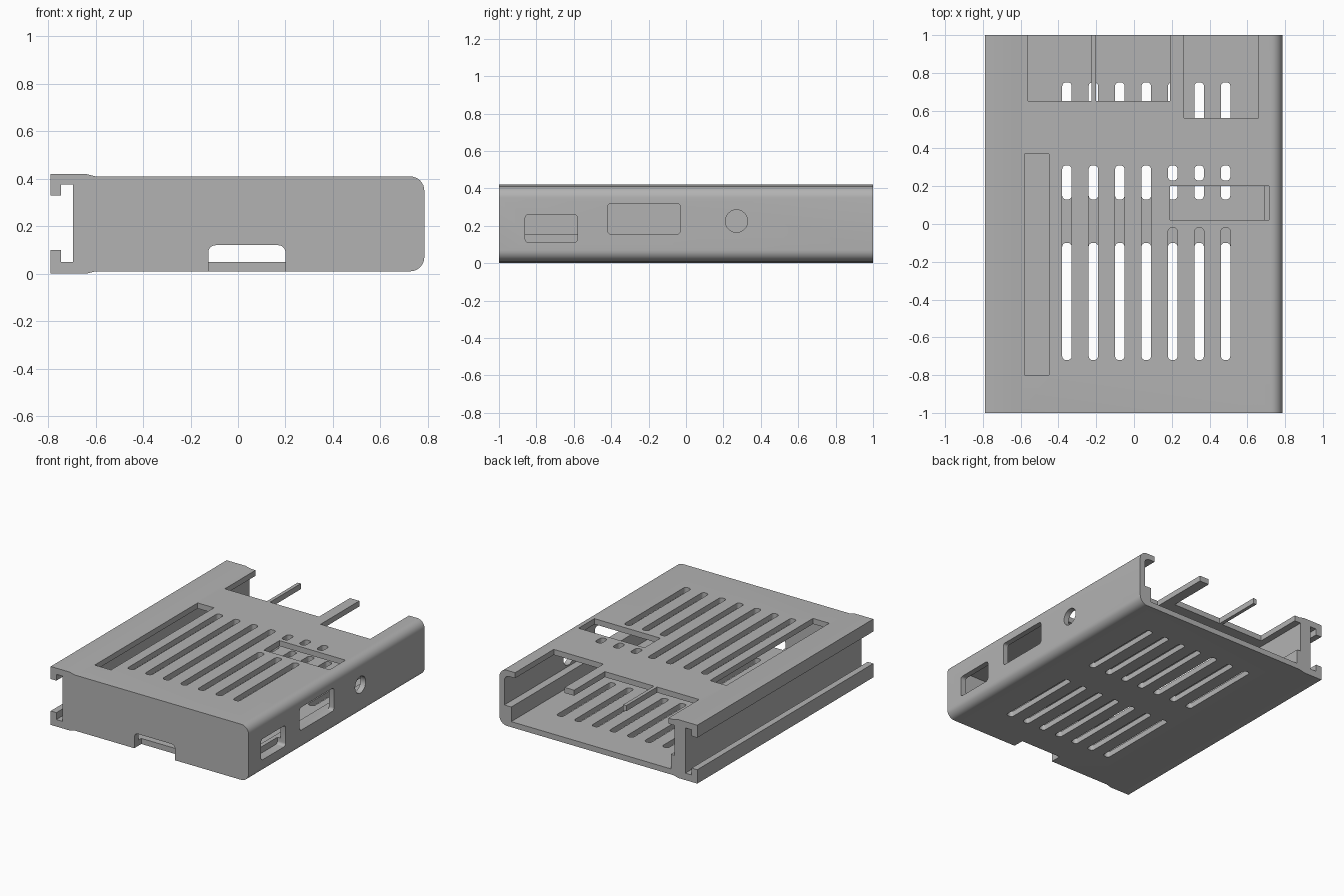
import bpy, bmesh, math
from mathutils import Vector

old = bpy.data.objects.get("Cube")
if old:
    bpy.data.objects.remove(old, do_unlink=True)

grey = bpy.data.materials.new("light grey plastic")
grey.use_nodes = True
GREY = (0.45, 0.45, 0.45, 1)
grey.diffuse_color = GREY
grey.node_tree.nodes["Principled BSDF"].inputs["Base Color"].default_value = GREY


def prism(name, outline, axis, start, end):
    """Extrude a closed 2D outline along one axis."""
    def place(a, b, t):
        return {"x": (t, a, b), "y": (a, t, b), "z": (a, b, t)}[axis]
    bm = bmesh.new()
    face = bm.faces.new([bm.verts.new(place(a, b, start)) for a, b in outline])
    extruded = bmesh.ops.extrude_face_region(bm, geom=[face])["geom"]
    moved = [v for v in extruded if isinstance(v, bmesh.types.BMVert)]
    bmesh.ops.translate(bm, verts=moved, vec=Vector(place(0, 0, end - start)))
    bmesh.ops.recalc_face_normals(bm, faces=bm.faces)
    mesh = bpy.data.meshes.new(name)
    bm.to_mesh(mesh)
    bm.free()
    mesh.materials.append(grey)
    obj = bpy.data.objects.new(name, mesh)
    bpy.context.collection.objects.link(obj)
    return obj


def arc(ca, cb, r, first, last, steps=8):
    angles = [math.radians(first + (last - first) * i / steps) for i in range(steps + 1)]
    return [(ca + r * math.cos(t), cb + r * math.sin(t)) for t in angles]


def rounded(a0, a1, b0, b1, r=0.0, steps=5):
    """Rectangle outline with optional round corners."""
    if r == 0:
        return [(a0, b0), (a1, b0), (a1, b1), (a0, b1)]
    return (arc(a1 - r, b0 + r, r, -90, 0, steps) + arc(a1 - r, b1 - r, r, 0, 90, steps)
            + arc(a0 + r, b1 - r, r, 90, 180, steps) + arc(a0 + r, b0 + r, r, 180, 270, steps))


# Case body with the hooked rail along its -x side
right, low, high, r = 0.785, 0.01, 0.41, 0.06
body_outline = [(-0.79, 0), (-0.64, 0), (-0.6, low)]
body_outline += arc(right - r, low + r, r, -90, 0) + arc(right - r, high - r, r, 0, 90)
body_outline += [(-0.6, high), (-0.64, 0.42), (-0.79, 0.42), (-0.79, 0.33),
                 (-0.745, 0.33), (-0.745, 0.375), (-0.695, 0.375),
                 (-0.695, 0.05), (-0.745, 0.05), (-0.745, 0.1), (-0.79, 0.1)]
case = prism("case_shell", body_outline, "y", -1, 1)


def cut(outline, axis, start, end):
    cutter = prism("cutter", outline, axis, start, end)
    cutter.hide_render = True
    mod = case.modifiers.new("cut", "BOOLEAN")
    mod.operation, mod.solver, mod.object = "DIFFERENCE", "EXACT", cutter
    bpy.context.view_layer.objects.active = case
    bpy.ops.object.modifier_apply(modifier=mod.name)
    bpy.data.objects.remove(cutter, do_unlink=True)


# Cavity, open at the back, leaving a board ledge along each side
floor, ledge, ceiling = 0.05, 0.155, 0.37
cavity = [(-0.58, floor), (0.69, floor), (0.69, ledge), (0.745, ledge)]
cavity += arc(0.705, ceiling - 0.04, 0.04, 0, 90)
cavity += [(-0.61, ceiling), (-0.61, ledge), (-0.58, ledge)]
cut(cavity, "y", -0.95, 1.1)

TOP = (ceiling - 0.02, 0.5)
BOTTOM = (-0.1, floor + 0.02)

# Ventilation slots in roof and floor
for i in range(7):
    x = -0.355 + 0.14 * i
    spans = [(-0.72, -0.1, BOTTOM), (0.13, 0.75, BOTTOM)]
    if i < 4:
        spans += [(-0.72, 0.31, TOP)]
    else:
        spans += [(-0.72, -0.02, TOP), (0.23, 0.31, TOP)]
    for y0, y1, (z0, z1) in spans:
        cut(rounded(x - 0.025, x + 0.025, y0, y1, 0.02), "z", z0, z1)

# Roof openings: long slot, cross slot and three rear cut-outs
for x0, x1, y0, y1 in [(-0.58, -0.45, -0.8, 0.37), (0.19, 0.715, 0.02, 0.2),
                       (-0.56, -0.225, 0.65, 1.1), (-0.2, 0.19, 0.65, 1.1),
                       (0.265, 0.66, 0.56, 1.1)]:
    cut(rounded(x0, x1, y0, y1), "z", *TOP)

# Side ports and round socket
cut(rounded(-0.86, -0.58, 0.11, 0.26, 0.02), "x", 0.72, 0.9)
cut(rounded(-0.42, -0.03, 0.155, 0.32, 0.02), "x", 0.72, 0.9)
cut(arc(0.27, 0.225, 0.06, 0, 345, 23), "x", 0.72, 0.9)

# Front notch reaching through the wall and the floor edge
cut([(-0.125, -0.1), (0.2, -0.1)] + arc(0.17, 0.09, 0.03, 0, 90, 5)
    + arc(-0.095, 0.09, 0.03, 90, 180, 5), "y", -1.1, -0.92)

# Smooth the rounded corners, keep the edges crisp
bpy.ops.object.select_all(action="DESELECT")
case.select_set(True)
bpy.context.view_layer.objects.active = case
bpy.ops.object.shade_smooth_by_angle(angle=math.radians(30))
